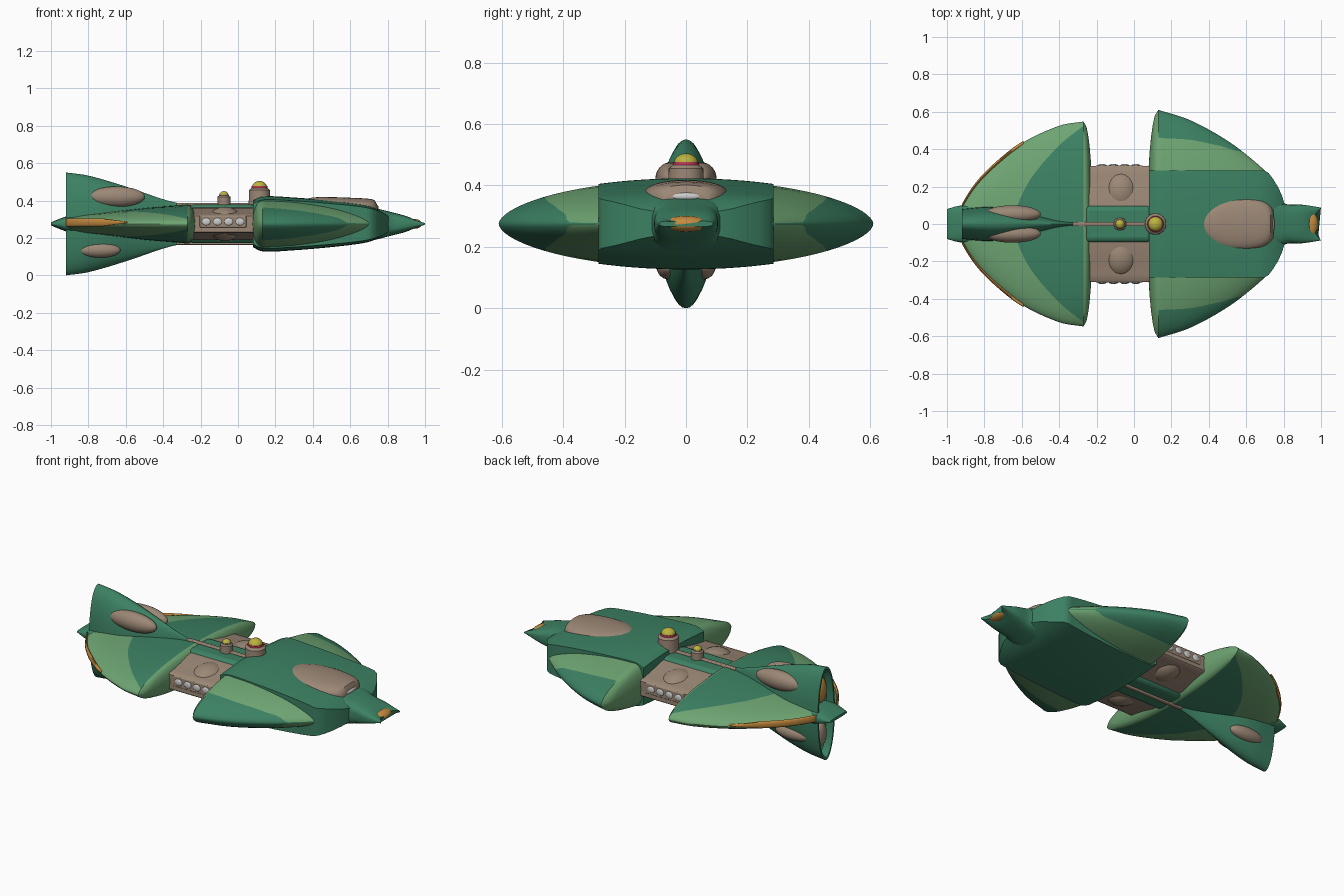
import bpy, math
from math import sin, cos, pi, sqrt

if "Cube" in bpy.data.objects:
    bpy.data.objects.remove(bpy.data.objects["Cube"])

ZC = 0.275  # height of the symmetry plane


def mat(name, r, g, b):
    m = bpy.data.materials.new(name)
    m.diffuse_color = (r, g, b, 1)
    m.use_nodes = True
    m.node_tree.nodes["Principled BSDF"].inputs["Base Color"].default_value = m.diffuse_color
    return m


DARK = mat("dark_green", .045, .22, .125)
LIGHT = mat("light_green", .156, .376, .17)
TAN = mat("tan", .33, .245, .18)
ORANGE = mat("orange", .56, .26, .05)
YELLOW = mat("yellow", .5, .45, .05)
RED = mat("red", .5, .04, .09)
WHITE = mat("window_white", .75, .75, .75)


def table(pts):
    """Smooth interpolation through (x, value) points."""
    pts = sorted(pts)
    n = len(pts)

    def slope(i):
        a, b = pts[max(i - 1, 0)], pts[min(i + 1, n - 1)]
        return (b[1] - a[1]) / (b[0] - a[0])

    def f(x):
        x = min(max(x, pts[0][0]), pts[-1][0])
        i = max(k for k in range(n - 1) if pts[k][0] <= x)
        (x0, y0), (x1, y1) = pts[i], pts[i + 1]
        d = x1 - x0
        t = (x - x0) / d
        return (y0 * (2*t**3 - 3*t*t + 1) + slope(i) * d * (t**3 - 2*t*t + t)
                + y1 * (3*t*t - 2*t**3) + slope(i + 1) * d * (t**3 - t*t))
    return f


def span(a, b, n):
    return [a + (b - a) * i / n for i in range(n + 1)]


def smooth(ob, angle=35):
    bpy.ops.object.select_all(action='DESELECT')
    ob.select_set(True)
    bpy.context.view_layer.objects.active = ob
    bpy.ops.object.shade_smooth_by_angle(angle=math.radians(angle))
    return ob


def loft(name, rings, mats, pick=lambda i, j: 0):
    """Skin a list of equal rings and close both ends."""
    m = len(rings[0])
    faces, idx = [], []
    for i in range(len(rings) - 1):
        for j in range(m):
            k = (j + 1) % m
            faces.append((i*m + j, i*m + k, (i+1)*m + k, (i+1)*m + j))
            idx.append(pick(i, j))
    last = (len(rings) - 1) * m
    faces += [tuple(range(m))[::-1], tuple(range(last, last + m))]
    idx += [pick(0, 0), pick(len(rings) - 2, 0)]
    me = bpy.data.meshes.new(name)
    me.from_pydata([p for r in rings for p in r], [], faces)
    for mt in mats:
        me.materials.append(mt)
    me.polygons.foreach_set("material_index", idx)
    ob = bpy.data.objects.new(name, me)
    bpy.context.collection.objects.link(ob)
    bpy.context.view_layer.objects.active = ob
    ob.select_set(True)
    bpy.ops.object.mode_set(mode='EDIT')
    bpy.ops.mesh.select_all(action='SELECT')
    bpy.ops.mesh.normals_make_consistent(inside=False)
    bpy.ops.object.mode_set(mode='OBJECT')
    return smooth(ob)


def oval(x, w, h, n=40, p=1.0):
    """Upright cross-section; p below 1 makes it boxier."""
    def s(v):
        return math.copysign(abs(v) ** p, v)
    return [(x, w * s(sin(2*pi*k/n)), ZC + h * s(cos(2*pi*k/n))) for k in range(n)]


def ball(name, c, r, m, seg=32):
    bpy.ops.mesh.primitive_uv_sphere_add(segments=seg, ring_count=seg // 2, location=c)
    ob = bpy.context.object
    ob.name, ob.scale = name, r
    ob.data.materials.append(m)
    return smooth(ob, 60)


def tube(name, c, r1, r2, d, m):
    bpy.ops.mesh.primitive_cone_add(vertices=32, radius1=r1, radius2=r2, depth=d, location=c)
    ob = bpy.context.object
    ob.name = name
    ob.data.materials.append(m)
    return smooth(ob)


def box(name, c, s, m, bev):
    bpy.ops.mesh.primitive_cube_add(size=1, location=c)
    ob = bpy.context.object
    ob.name, ob.scale = name, s
    bpy.ops.object.transform_apply(location=False, rotation=False, scale=True)
    ob.data.materials.append(m)
    b = ob.modifiers.new("Bevel", 'BEVEL')
    b.width, b.segments = bev, 3
    return smooth(ob)


def wing(name, x0, x1, bulge, width, height, split, mats):
    """Lens-section half disc with a domed blunt end; split(x) is the colour line in y."""
    A, B = 10, 8

    def ring(x, k=1.0, xo=None):
        w, h = width(x), height(x)
        tb = math.asin(min(max(split(x) / max(w, .001), .03), .998))
        th = span(0, tb, A)[:-1] + span(tb, pi / 2, B)
        q = [(sin(t) * w * k, max(cos(t), 0) ** 1.15 * h * k) for t in th]
        pts = q + [(y, -z) for y, z in q[-2::-1]]
        pts += [(-y, z) for y, z in pts[-2:0:-1]]
        return [(x if xo is None else xo, y, ZC + z) for y, z in pts]
    ks = [.06, .25, .45, .62, .76, .87, .95]
    cap = [ring(x0, k, x0 + bulge * sqrt(1 - k * k)) for k in ks]
    body = [ring(x) for x in span(x0, x1, 36)]
    half = 2 * (A + B)

    def pick(i, j):
        if i < len(ks):
            return 2
        s = min(j % half, half - 1 - j % half)
        return 0 if s < A else 1
    return loft(name, cap + body, mats, pick)


# Front wing disc
fw = table([(.13, .61), (.3, .555), (.5, .445), (.65, .33), (.73, .25), (.79, .15), (.82, .05)])
fh = table([(.13, .143), (.3, .137), (.5, .113), (.65, .08), (.76, .05), (.82, .02)])
fs = table([(.13, .46), (.3, .45), (.45, .42), (.6, .39), (.82, .5)])
wing("front_wing", .13, .82, -.06, fw, fh, fs, [LIGHT, DARK, LIGHT])

# Raised centre hull on the front wing
bh = table([(.08, .125), (.13, .147), (.3, .141), (.5, .124), (.65, .106), (.71, .093), (.77, .066), (.82, .03)])
rings = []
for x in [.08, .095, .11, .13] + span(.15, .815, 28):
    w = min(.285, fw(max(x, .13)) * 1.04)
    top = [(x, y, bh(x) * (1 - (y / .63) ** 2) ** .58) for y in span(-w, w, 24)]
    rings.append([(a, b, ZC + c) for a, b, c in top] + [(a, b, ZC - c) for a, b, c in top[::-1]])
loft("centre_hull", rings, [DARK])

# Nose with a notched tip
nw = table([(.6, .14), (.77, .125), (.82, .105), (.9, .103), (1, .088)])
nh = table([(.6, .1), (.7, .092), (.8, .068), (.9, .042), (1, .01)])
rings = []
for x in span(.6, 1, 24):
    d = .045 * max(0, (x - .88) / .12) ** 2
    rings.append([(a - d * (1 - (b / nw(x)) ** 2), b, c) for a, b, c in oval(x, nw(x), nh(x), 40, .6)])
loft("nose", rings, [DARK])
ball("nose_light", (.945, 0, ZC), (.038, .07, .026), ORANGE)

# Canopy and its windscreen
cw = table([(.34, .01), (.36, .055), (.4, .1), (.47, .133), (.56, .143), (.67, .13), (.72, .105), (.745, .075)])
ch = table([(.34, .4), (.4, .416), (.5, .418), (.62, .414), (.71, .408), (.735, .398), (.745, .375)])
rings = []
for x in [.34, .345] + span(.35, .745, 28):
    rings.append([(x, cw(x) * cos(a), .33 + (ch(x) - .33) * max(sin(a), 0) ** .45)
                  for a in span(0, pi, 28)])
loft("canopy", rings, [TAN])
ball("windscreen", (.738, 0, .364), (.014, .05, .014), WHITE)

# Rear wing disc
rw = table([(-.27, .548), (-.4, .525), (-.6, .432), (-.75, .315), (-.85, .21), (-.92, .1), (-.95, .03)])
rh = table([(-.27, .105), (-.5, .085), (-.7, .062), (-.85, .045), (-.95, .02)])
rs = table([(-.27, .525), (-.4, .42), (-.55, .245), (-.62, .11), (-.66, 0), (-.95, 0)])
wing("rear_wing", -.27, -.95, .05, rw, rh, rs, [DARK, LIGHT, LIGHT])

# Orange strips along the rear rim
for s in (1, -1):
    rings = []
    for x in span(-.59, -.92, 24):
        t = (-.59 - x) / .33
        r = .004 + .017 * min(1, t * 2.5)
        rings.append([(x, s * (rw(x) - .004 + .011 * cos(a)), ZC + .008 + r * sin(a))
                      for a in span(0, 2 * pi * 11 / 12, 11)])
    loft("rim_strip", rings, [ORANGE])

# Vertical tail fins (upper and lower) with a hollow back
ft = table([(-.92, .08), (-.8, .092), (-.7, .088), (-.6, .068), (-.5, .045), (-.4, .022), (-.3, .012)])
fz = table([(-.92, .275), (-.8, .258), (-.6, .2), (-.4, .132), (-.3, .106)])
rings = [oval(-.87, .045, .22), oval(-.88, .06, .24), oval(-.92, .07, .26)]
rings += [oval(x, ft(x), fz(x)) for x in span(-.92, -.3, 28)]
loft("tail_fin", rings, [DARK])
for s in (1, -1):
    ball("fin_exhaust", (-.88, 0, ZC + s * .13), (.03, .042, .075), ORANGE if s > 0 else TAN)
    ball("upper_fin_blister", (-.65, s * .052, .42), (.152, .048, .055), TAN)
    ball("lower_fin_blister", (-.74, s * .056, .135), (.112, .04, .041), TAN)

# Tail boom tip
tw = table([(-1, .08), (-.93, .098), (-.8, .1), (-.7, .085)])
th = table([(-1, .008), (-.96, .025), (-.9, .045), (-.7, .07)])
loft("tail_tip", [oval(x, tw(x), th(x), 40, .7) for x in span(-1, -.7, 14)], [DARK])

# Connecting spine with thin rails
box("spine", (-.085, 0, ZC), (.37, .2, .205), DARK, .03)
for s in (1, -1):
    box("spine_rail", (-.11, 0, ZC + s * .104), (.44, .024, .016), TAN, .005)

# Side engine blocks, bulges and window rows
for s in (1, -1):
    rings = []
    for y, h in ((.05, .09), (.12, .085), (.2, .066), (.27, .053), (.303, .048), (.31, .042)):
        rings.append([(x, s * y, ZC + z) for x, z in
                      ((-.24, -h), (.1, -h), (.1, h), (-.24, h))])
    loft("engine_block", rings, [TAN])
    ball("engine_bulge", (-.07, s * .17, ZC), (.1, .12, .092), TAN)
    box("window_frame", (-.08, s * .307, ZC + .012), (.25, .014, .062), TAN, .005)
    for i in range(4):
        ball("window", (-.17 + i * .06, s * .313, ZC + .012), (.024, .008, .02), WHITE, 16)

# Top beacons
for x, r, z0, z1 in ((.115, .058, .38, .455), (-.075, .035, .36, .42)):
    tube("beacon_base", (x, 0, (z0 + z1) / 2), r, r * .97, z1 - z0, TAN)
    tube("beacon_collar", (x, 0, z1 + r * .1), r * .97, r * .75, r * .2, TAN)
    tube("beacon_ring", (x, 0, z1 + r * .27), r * .75, r * .72, r * .2, RED if x > 0 else TAN)
    ball("beacon_dome", (x, 0, z1 + r * .3), (r * .68, r * .68, r * .55), YELLOW)
